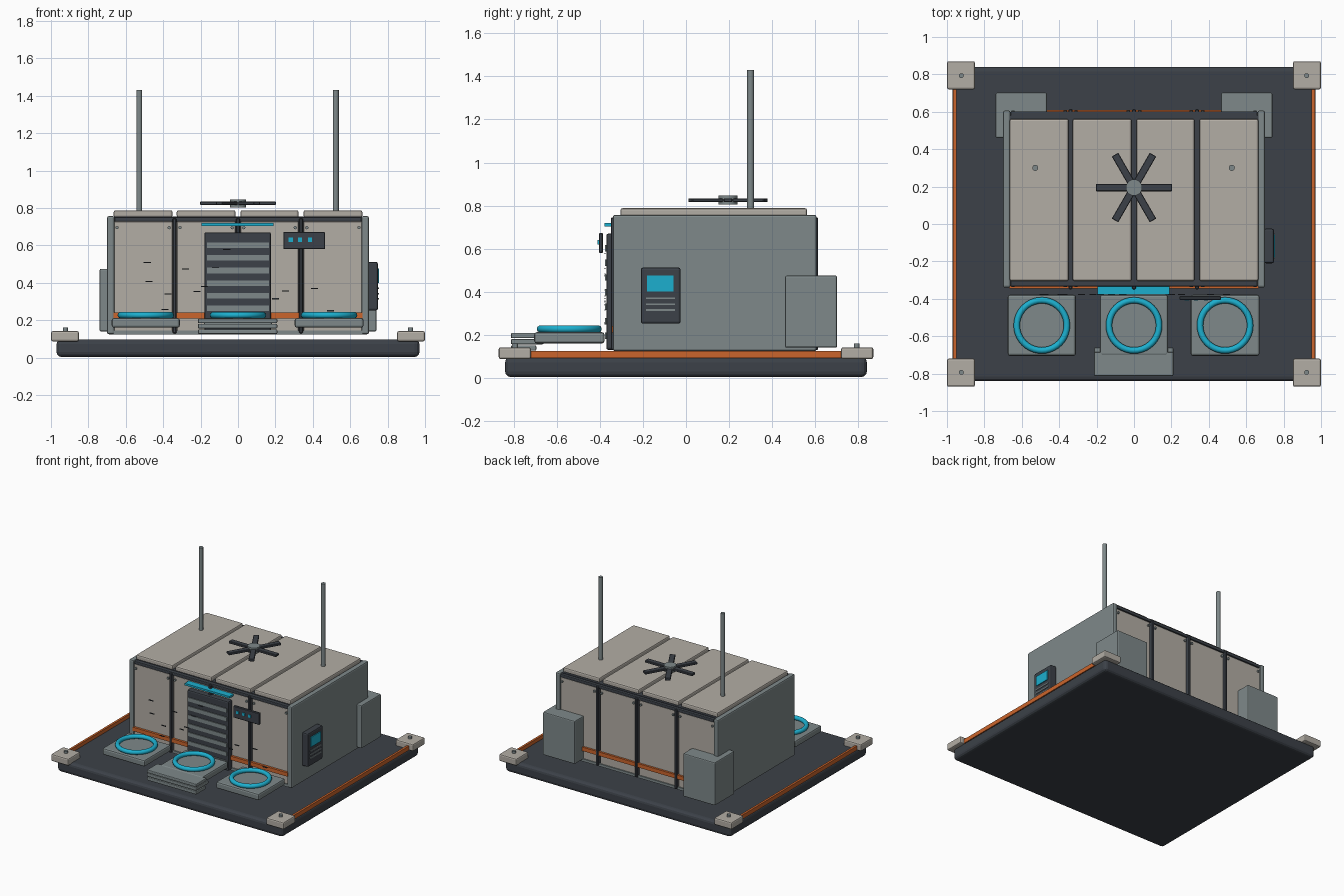
import bpy, math
from mathutils import Matrix

if "Cube" in bpy.data.objects:
    bpy.data.objects.remove(bpy.data.objects["Cube"])


def material(name, rgb):
    m = bpy.data.materials.new(name)
    m.diffuse_color = (*rgb, 1)
    m.use_nodes = True
    m.node_tree.nodes["Principled BSDF"].inputs["Base Color"].default_value = m.diffuse_color
    return m


SLATE = material("dark slate", (0.045, 0.053, 0.065))
GREY = material("steel grey", (0.21, 0.25, 0.255))
BEIGE = material("warm beige", (0.45, 0.42, 0.375))
ORANGE = material("orange", (0.60, 0.13, 0.025))
CYAN = material("cyan", (0.012, 0.43, 0.62))


def finish(name, mat, bevel=0.0, segments=2):
    ob = bpy.context.object
    ob.name = name
    ob.data.materials.append(mat)
    if bevel:
        mod = ob.modifiers.new("bevel", "BEVEL")
        mod.width, mod.segments = bevel, segments
    return ob


def box(name, x, y, z, mat, bevel=0.0, segments=2):
    """Box from (min, max) pairs."""
    bpy.ops.mesh.primitive_cube_add(size=1)
    ob = finish(name, mat, bevel, segments)
    size = [b - a for a, b in (x, y, z)]
    mid = [(a + b) / 2 for a, b in (x, y, z)]
    ob.data.transform(Matrix.Diagonal((*size, 1)))
    ob.location = mid
    return ob


def cylinder(name, loc, r, h, mat, rot=(0, 0, 0), sides=16):
    bpy.ops.mesh.primitive_cylinder_add(vertices=sides, radius=r, depth=h,
                                        location=loc, rotation=rot)
    bpy.ops.object.shade_smooth_by_angle()
    return finish(name, mat)


def span(a, b):
    return (min(a, b), max(a, b))


# Base platform with corner blocks and side strips
box("base_platform", (-0.97, 0.97), (-0.84, 0.84), (0.004, 0.097), SLATE, 0.025, 3)
for sx in (-1, 1):
    box("side_strip", span(sx * 0.95, sx * 0.967), (-0.73, 0.73), (0.092, 0.124), ORANGE)
    for sy in (-1, 1):
        box("corner_block", span(sx * 0.85, sx), span(sy * 0.72, sy * 0.87),
            (0.087, 0.142), BEIGE, 0.01)
        cylinder("corner_bolt", (sx * 0.923, sy * 0.793, 0.15), 0.013, 0.02, GREY)

# Cabin core and end walls
box("cabin_core", (-0.665, 0.665), (-0.305, 0.58), (0.13, 0.755), SLATE)
for sx in (-1, 1):
    box("end_wall", span(sx * 0.66, sx * 0.70), (-0.34, 0.606), (0.125, 0.757), GREY, 0.01)

# Wall and roof panels, one set for each bay
EDGES = [(-0.665, -0.35), (-0.328, -0.013), (0.013, 0.324), (0.35, 0.665)]
for a, b in EDGES:
    box("roof_panel", (a, b), (-0.305, 0.562), (0.75, 0.788), BEIGE, 0.01)
    box("front_panel", (a, b), (-0.326, -0.30), (0.14, 0.728), BEIGE, 0.004, 1)
    box("back_panel", (a, b), (0.57, 0.594), (0.14, 0.728), BEIGE, 0.004, 1)
    for x in (a + 0.018, b - 0.018):
        cylinder("front_bolt", (x, -0.33, 0.695), 0.009, 0.016, GREY, (math.pi / 2, 0, 0), 8)
        cylinder("back_bolt", (x, 0.598, 0.695), 0.009, 0.016, GREY, (math.pi / 2, 0, 0), 8)

# Frame on the long sides: ribs, rails, sills and trim
for y_in, y_rail, y_trim, y_rib in ((-0.30, -0.334, -0.344, -0.349),
                                    (0.57, 0.602, 0.610, 0.614)):
    box("top_rail", (-0.66, 0.66), span(y_in, y_rail), (0.727, 0.752), SLATE, 0.006)
    box("sill", (-0.67, 0.67), span(y_in, y_rail), (0.125, 0.145), GREY)
    box("trim_strip", (-0.665, 0.665), span(y_in, y_trim), (0.21, 0.24), ORANGE)
    for x in (-0.339, 0, 0.337):
        box("frame_rib", (x - 0.01, x + 0.01), span(y_in, y_rib), (0.13, 0.745), SLATE, 0.004, 1)

# Roller door with slats and a light above it
box("roller_door", (-0.18, 0.177), (-0.37, -0.32), (0.13, 0.67), SLATE, 0.01)
for i in range(7):
    z = 0.601 - i * 0.0675
    box("door_slat", (-0.165, 0.165), (-0.376, -0.36), (z - 0.015, z + 0.015), GREY)
box("door_light", (-0.195, 0.19), (-0.378, -0.32), (0.704, 0.719), CYAN)

# Front status display
box("status_display", (0.242, 0.466), (-0.405, -0.385), (0.58, 0.672), SLATE, 0.004, 1)
for x in (0.282, 0.332, 0.384):
    box("status_lamp", (x - 0.011, x + 0.011), (-0.41, -0.402), (0.619, 0.641), CYAN)

# Small scuff plates across the front
SCUFFS = [(-0.485, 0.508), (-0.475, 0.408), (-0.39, 0.257), (-0.375, 0.34),
          (-0.28, 0.474), (-0.22, 0.353), (-0.18, 0.38), (-0.12, 0.482),
          (-0.06, 0.578), (0.2, 0.315), (0.253, 0.357), (0.41, 0.369), (0.495, 0.251)]
for x, z in SCUFFS:
    box("scuff_plate", (x - 0.019, x + 0.019), (-0.379, -0.373), (z - 0.003, z + 0.003), SLATE)

# Wall terminal on the right side
box("terminal", (0.695, 0.748), (-0.21, -0.025), (0.252, 0.512), SLATE, 0.01)
box("terminal_screen", (0.745, 0.754), (-0.18, -0.057), (0.40, 0.476), CYAN)
for z in (0.315, 0.342, 0.37):
    box("terminal_line", (0.745, 0.753), (-0.185, -0.052), (z - 0.004, z + 0.004), GREY)

# Rear equipment boxes wrapping the back corners
for sx in (-1, 1):
    box("rear_box", span(sx * 0.465, sx * 0.74), (0.46, 0.702), (0.14, 0.475), GREY, 0.008)

# Landing pads with glowing rings
for x, half in ((-0.493, 0.182), (0, 0.182), (0.487, 0.184)):
    box("pad", (x - half, x + half), (-0.705, -0.378), (0.16, 0.212), GREY, 0.012)
    bpy.ops.mesh.primitive_torus_add(location=(x, -0.542, 0.227), major_radius=0.134,
                                     minor_radius=0.017, major_segments=40, minor_segments=10)
    bpy.ops.object.shade_smooth_by_angle(angle=math.radians(60))
    finish("pad_ring", CYAN)

# Stacked entry steps
for z, y_back in ((0.126, -0.695), (0.156, -0.66), (0.184, -0.685)):
    box("entry_step", (-0.214, 0.21), (-0.813, y_back), (z, z + 0.025), GREY, 0.006)

# Antenna masts
for x in (-0.528, 0.523):
    cylinder("mast", (x, 0.3, 1.105), 0.016, 0.65, GREY)

# Roof fan
FAN = (0, 0.195, 0.825)
cylinder("fan_hub", FAN, 0.044, 0.042, GREY, sides=20)
for i in range(3):
    for r in (0, math.pi):
        ob = box("fan_blade", (0.035, 0.203), (-0.02, 0.02), (-0.009, 0.009), SLATE, 0.003, 1)
        ob.data.transform(Matrix.Translation(ob.location))
        ob.location = FAN
        ob.rotation_euler.z = r + i * math.pi / 3
